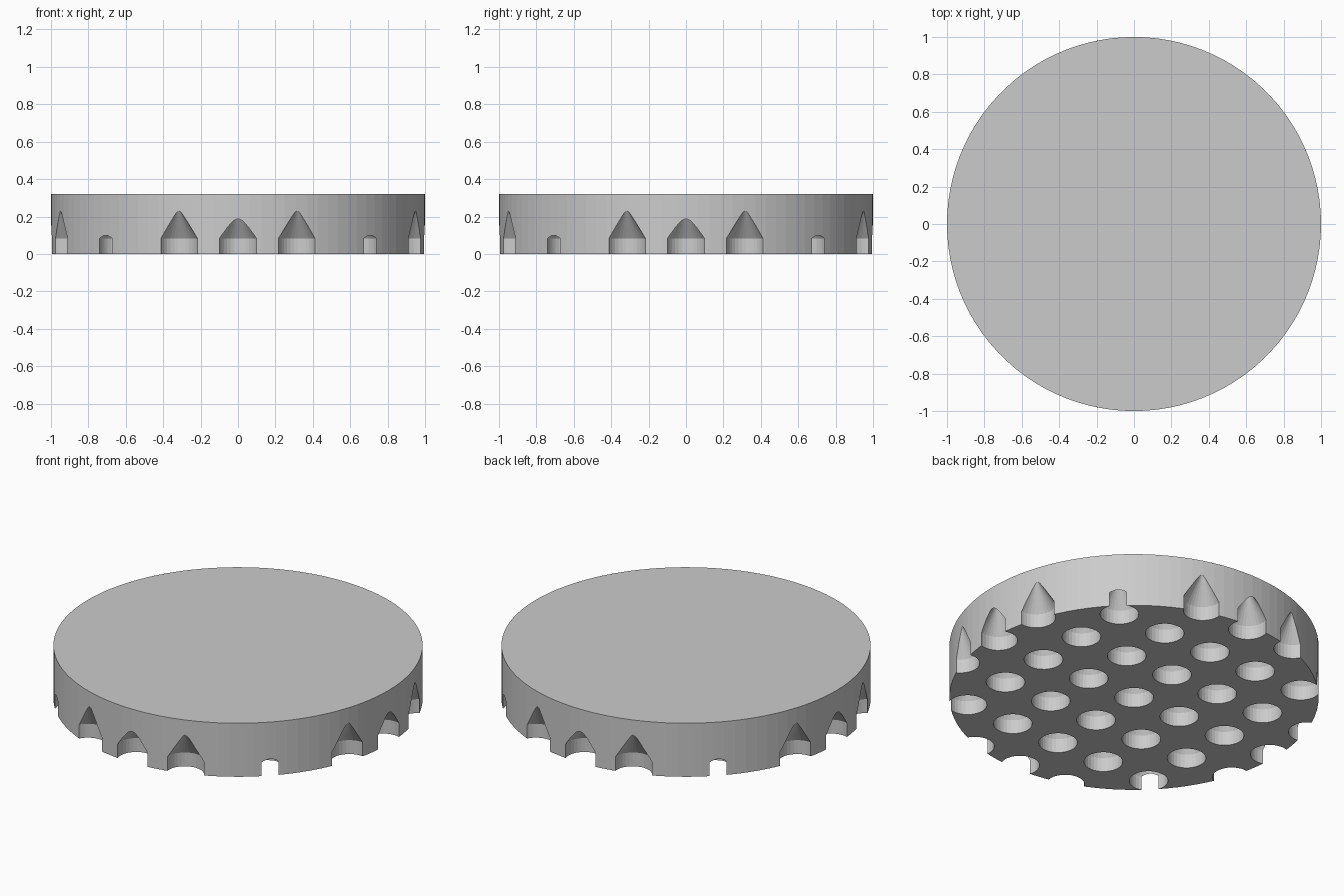
import bpy, bmesh, math
from mathutils import Matrix

if "Cube" in bpy.data.objects:
    bpy.data.objects.remove(bpy.data.objects["Cube"])

R, H = 1.0, 0.32            # disc radius and height
PITCH, HOLE_R = 0.32, 0.105 # square grid of drilled holes
WALL, TIP = 0.083, 0.25     # straight hole depth, cone tip height

grey = bpy.data.materials.new("light grey")
grey.diffuse_color = (0.6, 0.6, 0.6, 1)
grey.use_nodes = True
grey.node_tree.nodes["Principled BSDF"].inputs["Base Color"].default_value = grey.diffuse_color


def make_object(name, bm):
    bmesh.ops.recalc_face_normals(bm, faces=bm.faces[:])
    mesh = bpy.data.meshes.new(name)
    bm.to_mesh(mesh)
    bm.free()
    mesh.materials.append(grey)
    obj = bpy.data.objects.new(name, mesh)
    bpy.context.collection.objects.link(obj)
    return obj


def add_drill(bm, x, y, n=32):
    # closed drill shape: straight wall with a conical tip
    rings = []
    for z in (-0.1, WALL):
        rings.append([bm.verts.new((x + HOLE_R * math.cos(2 * math.pi * i / n),
                                    y + HOLE_R * math.sin(2 * math.pi * i / n), z))
                      for i in range(n)])
    tip = bm.verts.new((x, y, TIP))
    bm.faces.new(rings[0][::-1])
    for i in range(n):
        j = (i + 1) % n
        bm.faces.new((rings[0][i], rings[0][j], rings[1][j], rings[1][i]))
        bm.faces.new((rings[1][i], rings[1][j], tip))


# round disc
bm = bmesh.new()
bmesh.ops.create_cone(bm, cap_ends=True, segments=100, radius1=R, radius2=R,
                      depth=H, matrix=Matrix.Translation((0, 0, H / 2)))
disc = make_object("drilled_disc", bm)

# drills on a square grid, the outermost break through the rim
bm = bmesh.new()
for i in range(-3, 4):
    for j in range(-3, 4):
        if math.hypot(i, j) * PITCH < R + 0.05:
            add_drill(bm, i * PITCH, j * PITCH)
drills = make_object("hole_cutter", bm)
drills.hide_render = True

# cut the holes
mod = disc.modifiers.new("holes", 'BOOLEAN')
mod.operation = 'DIFFERENCE'
mod.solver = 'EXACT'
mod.object = drills
bpy.context.view_layer.objects.active = disc
disc.select_set(True)
bpy.ops.object.modifier_apply(modifier=mod.name)
bpy.data.objects.remove(drills)
